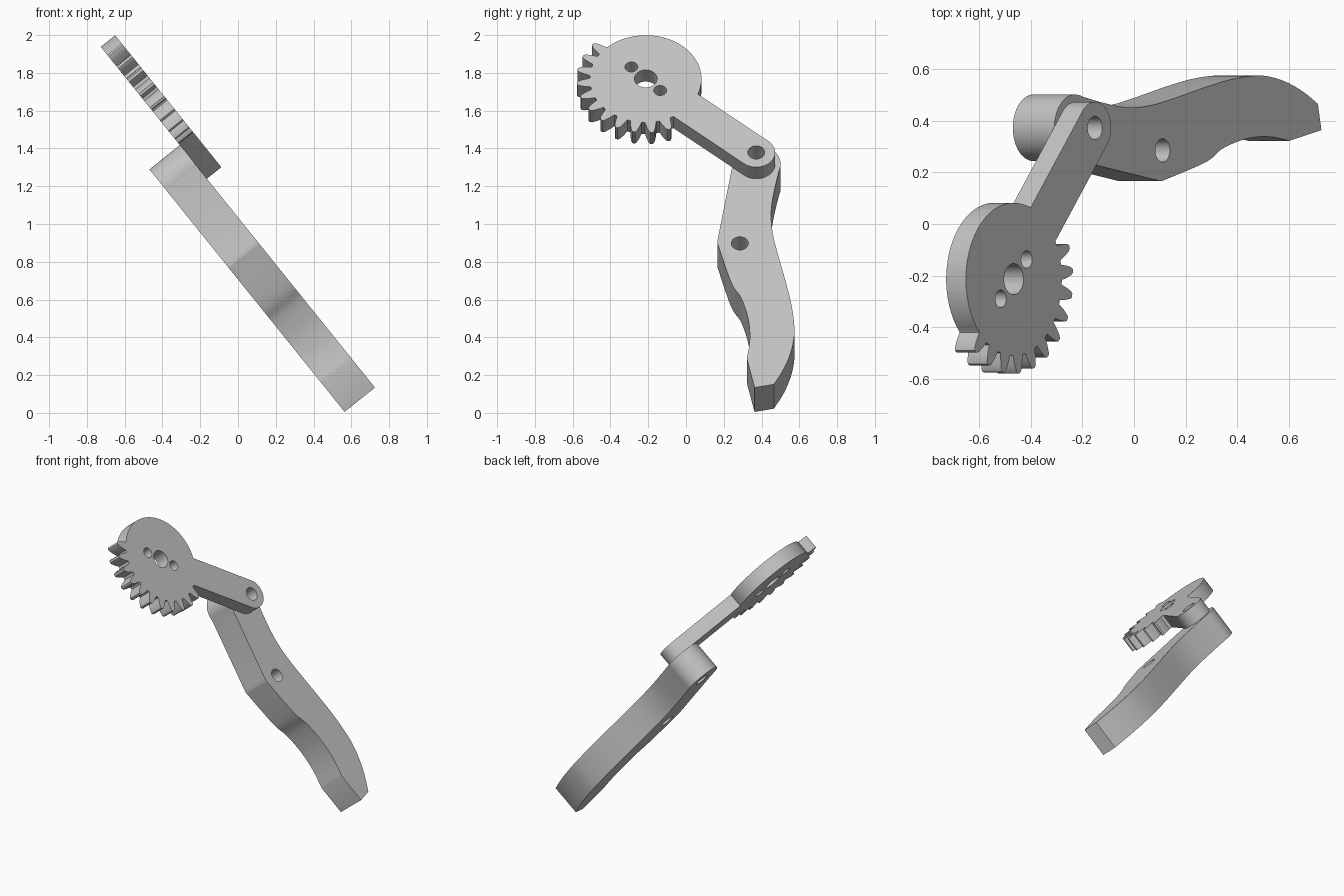
import bpy, bmesh
from math import cos, sin, radians, degrees, atan2, asin, hypot
from mathutils import Matrix, Vector

cube = bpy.data.objects.get("Cube")
if cube:
    bpy.data.objects.remove(cube, do_unlink=True)

grey = bpy.data.materials.new("light_grey")
grey.use_nodes = True
COLOUR = (0.55, 0.55, 0.55, 1)
grey.diffuse_color = COLOUR
grey.node_tree.nodes["Principled BSDF"].inputs["Base Color"].default_value = COLOUR

# Tilted frame: profile x runs along world y, profile y runs up the slope
SLOPE = Vector((-0.627, 0, 0.779)).normalized()
ACROSS = Vector((0, 1, 0))
NORMAL = ACROSS.cross(SLOPE)
FRAME = Matrix((ACROSS, SLOPE, NORMAL)).transposed().to_4x4()


def arc(centre, radius, start, end, step=4):
    """Points on an arc, angles in degrees."""
    n = max(2, round(abs(end - start) / step))
    angles = [radians(start + (end - start) * i / n) for i in range(n + 1)]
    return [(centre[0] + radius * cos(a), centre[1] + radius * sin(a)) for a in angles]


def smooth(points, n=5):
    """Rounded path through the points."""
    pts = [Vector(p) for p in points]
    pts = [2 * pts[0] - pts[1]] + pts + [2 * pts[-1] - pts[-2]]
    path = []
    for a, b, c, d in zip(pts, pts[1:], pts[2:], pts[3:]):
        for i in range(n):
            t = i / n
            path.append(tuple(0.5 * (2 * b + (c - a) * t + (2 * a - 5 * b + 4 * c - d) * t ** 2
                                     + (3 * b - a - 3 * c + d) * t ** 3)))
    return path + [tuple(points[-1])]


def plate(name, outline, holes, bottom, top):
    """Flat plate with round holes, placed in the tilted frame."""
    curve = bpy.data.curves.new(name, "CURVE")
    curve.dimensions = "2D"
    curve.fill_mode = "BOTH"
    curve.extrude = (top - bottom) / 2
    for loop in [outline] + [arc(c, r, 0, 360, 10)[:-1] for c, r in holes]:
        spline = curve.splines.new("POLY")
        spline.points.add(len(loop) - 1)
        for point, (x, y) in zip(spline.points, loop):
            point.co = (x, y, 0, 1)
        spline.use_cyclic_u = True
    source = bpy.data.objects.new(name + "_profile", curve)
    bpy.context.collection.objects.link(source)
    graph = bpy.context.evaluated_depsgraph_get()
    mesh = bpy.data.meshes.new_from_object(source.evaluated_get(graph))
    bpy.data.objects.remove(source, do_unlink=True)

    bm = bmesh.new()
    bm.from_mesh(mesh)
    bmesh.ops.remove_doubles(bm, verts=bm.verts, dist=0.0003)
    bmesh.ops.recalc_face_normals(bm, faces=bm.faces)
    bm.transform(FRAME @ Matrix.Translation((0, 0, (bottom + top) / 2)))
    bm.to_mesh(mesh)
    bm.free()
    mesh.materials.clear()
    mesh.materials.append(grey)
    obj = bpy.data.objects.new(name, mesh)
    bpy.context.collection.objects.link(obj)
    bpy.ops.object.select_all(action="DESELECT")
    obj.select_set(True)
    bpy.context.view_layer.objects.active = obj
    bpy.ops.object.shade_smooth_by_angle(angle=radians(25))


HUB, PIVOT = (-0.213, 1.67), (0.372, 1.169)
BACK, JOINT, FRONT = 0.443, 0.649, 0.747

# Gear sector with its link: link end, plain rim, then the teeth
RIM, LINK = 0.295, 0.1
heading = degrees(atan2(PIVOT[1] - HUB[1], PIVOT[0] - HUB[0]))
spread = degrees(asin(LINK / RIM))
FIRST, PITCH, TEETH = 140, 15, 11
HALF_TOOTH = 5.8
outline = arc(PIVOT, LINK, heading - 90, heading + 90, 6)
outline += arc(HUB, RIM, heading + spread, FIRST - HALF_TOOTH - 1)
flank = [(RIM, 0.03), (0.33, 0.023), (0.356, 0.015), (0.366, 0.007)]
for i in range(TEETH):
    a = radians(FIRST + i * PITCH)
    side = [(r, -w) for r, w in flank] + [(r, w) for r, w in reversed(flank)]
    outline += [(HUB[0] + r * cos(a) - w * sin(a), HUB[1] + r * sin(a) + w * cos(a))
                for r, w in side]
last = FIRST + PITCH * (TEETH - 1) + HALF_TOOTH
outline += arc(HUB, RIM, last + 1, 360 + heading - spread, 2)
plate("gear_link", outline,
      [(HUB, 0.06), (PIVOT, 0.045),
       ((HUB[0] - 0.076, HUB[1] + 0.08), 0.034),
       ((HUB[0] + 0.076, HUB[1] - 0.08), 0.034)], JOINT, FRONT)

# Curved finger arm: outer edge, round pivot end, inner edge, blunt tip
outer = smooth([(0.465, -0.328), (0.508, -0.245), (0.544, -0.15), (0.567, -0.05),
                (0.574, 0.05), (0.56, 0.2), (0.53, 0.36), (0.49, 0.54), (0.462, 0.68),
                (0.451, 0.79), (0.454, 0.89), (0.471, 1.01), (0.492, 1.12)])
inner = smooth([(0.17, 0.67), (0.167, 0.64), (0.175, 0.6), (0.24, 0.361), (0.29, 0.264),
                (0.325, 0.14), (0.337, 0.04), (0.336, -0.05), (0.322, -0.153)])
arm = outer + arc(PIVOT, 0.129, -12, 189, 6) + inner + [(0.363, -0.35)]
plate("finger_arm", arm, [(PIVOT, 0.045), ((0.285, 0.63), 0.045)], BACK, JOINT)
